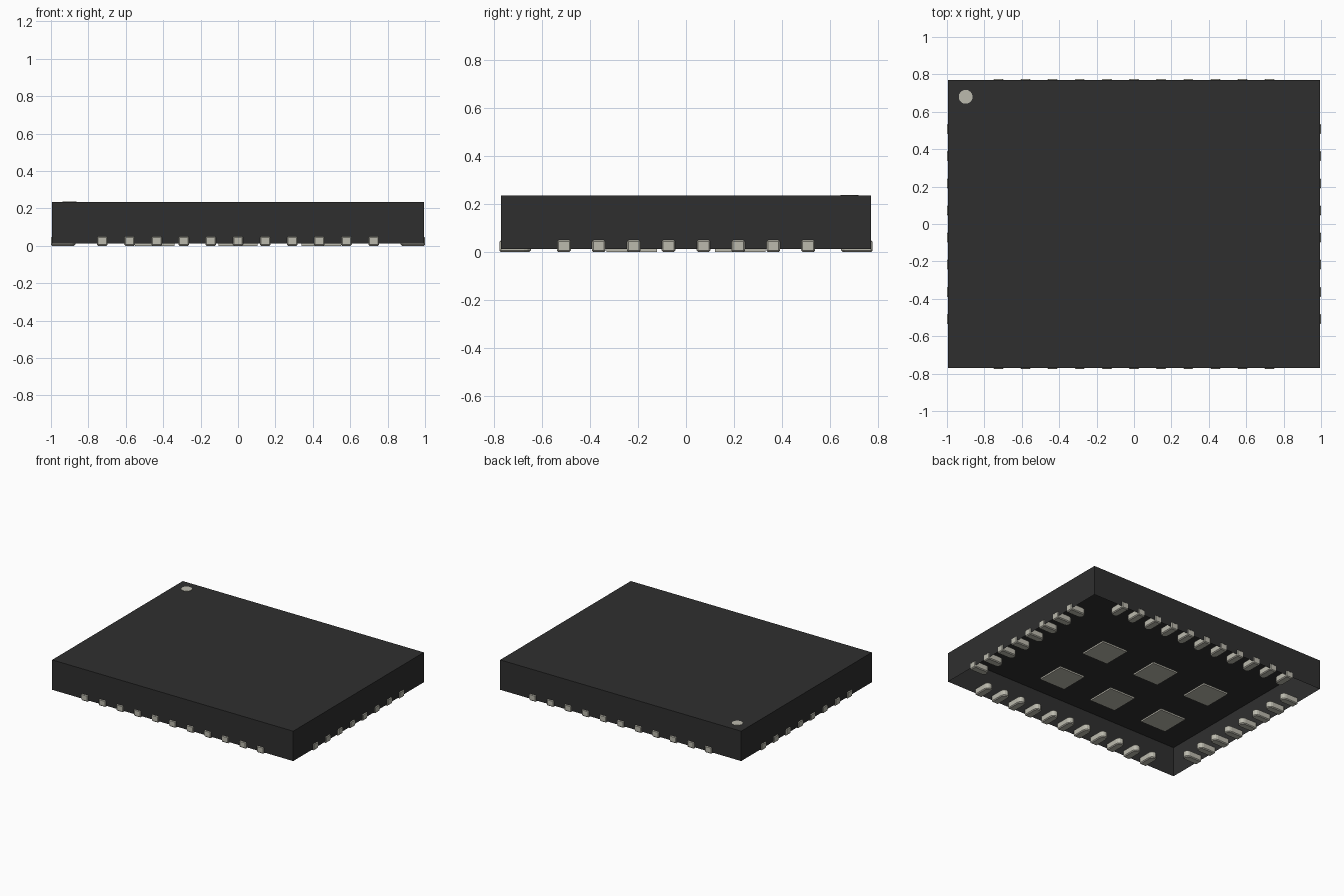
import bpy, bmesh, math
from mathutils import Matrix

old = bpy.data.objects.get("Cube")
if old:
    bpy.data.objects.remove(old, do_unlink=True)


def material(name, rgb):
    m = bpy.data.materials.new(name)
    m.use_nodes = True
    m.diffuse_color = (*rgb, 1)
    bsdf = m.node_tree.nodes["Principled BSDF"]
    bsdf.inputs["Base Color"].default_value = (*rgb, 1)
    bsdf.inputs["Roughness"].default_value = 0.6
    return m


PLASTIC = material("black plastic", (0.028, 0.028, 0.028))
METAL = material("tin metal", (0.50, 0.49, 0.42))


def to_mesh(name, bm, mat):
    bmesh.ops.recalc_face_normals(bm, faces=bm.faces)
    me = bpy.data.meshes.new(name)
    bm.to_mesh(me)
    bm.free()
    me.materials.append(mat)
    return me


def add_object(name, me, loc=(0, 0, 0), turn=0.0):
    ob = bpy.data.objects.new(name, me)
    ob.location = loc
    ob.rotation_euler.z = turn
    bpy.context.collection.objects.link(ob)
    return ob


def box(sx, sy, z0, z1):
    bm = bmesh.new()
    bmesh.ops.create_cube(bm, size=1, matrix=Matrix.Translation((0, 0, (z0 + z1) / 2))
                          @ Matrix.Diagonal((sx, sy, z1 - z0, 1)))
    return bm


# Package body: a shell that is open underneath
bm = box(1.99, 1.54, 0.012, 0.235)
me = to_mesh("body", bm, PLASTIC)
bm = bmesh.new()
bm.from_mesh(me)
bmesh.ops.delete(bm, geom=[f for f in bm.faces if f.normal.z < -0.5], context='FACES_ONLY')
bm.to_mesh(me)
bm.free()
add_object("body", me)

# Corner marker disc on the top
bm = bmesh.new()
bmesh.ops.create_cone(bm, cap_ends=True, segments=32, radius1=0.037, radius2=0.037, depth=0.004)
add_object("corner_marker", to_mesh("corner_marker", bm, METAL), (-0.9, 0.68, 0.235))

# Six square pads underneath
pad = to_mesh("thermal_pad", box(0.21, 0.21, 0, 0.012), METAL)
for y in (-0.225, 0.225):
    for x in (-0.445, 0, 0.445):
        add_object("thermal_pad", pad, (x, y, 0))

# Contact pin: outer end at y = 0, rounded inner end, chamfered rims
W, LENGTH, HEIGHT = 0.0285, 0.13, 0.05
outline = [(W, 0), (-W, 0)]
for i in range(7):
    a = math.pi + i * math.pi / 6
    outline.append((W * math.cos(a), W - LENGTH + W * math.sin(a)))
bm = bmesh.new()
face = bm.faces.new([bm.verts.new((x, y, 0)) for x, y in outline])
top = bmesh.ops.extrude_face_region(bm, geom=[face])["geom"]
bmesh.ops.translate(bm, vec=(0, 0, HEIGHT),
                    verts=[v for v in top if isinstance(v, bmesh.types.BMVert)])
pin = to_mesh("contact_pin", bm, METAL)

# Rows of pins on the four sides: name, turn, distance from centre, count
for side, turn, dist, count in (("back", 0, 0.775, 11), ("front", math.pi, 0.775, 11),
                                ("right", math.pi / 2, 1.0, 8), ("left", -math.pi / 2, 1.0, 8)):
    for i in range(count):
        along = (i - (count - 1) / 2) * 0.145
        loc = Matrix.Rotation(turn, 4, 'Z') @ Matrix.Translation((along, dist, 0))
        ob = add_object(side + "_pin", pin, loc.translation, turn)
        bev = ob.modifiers.new("chamfer", 'BEVEL')
        bev.width = 0.006
        bev.segments = 1
        bev.limit_method = 'ANGLE'
        bev.angle_limit = math.radians(40)
